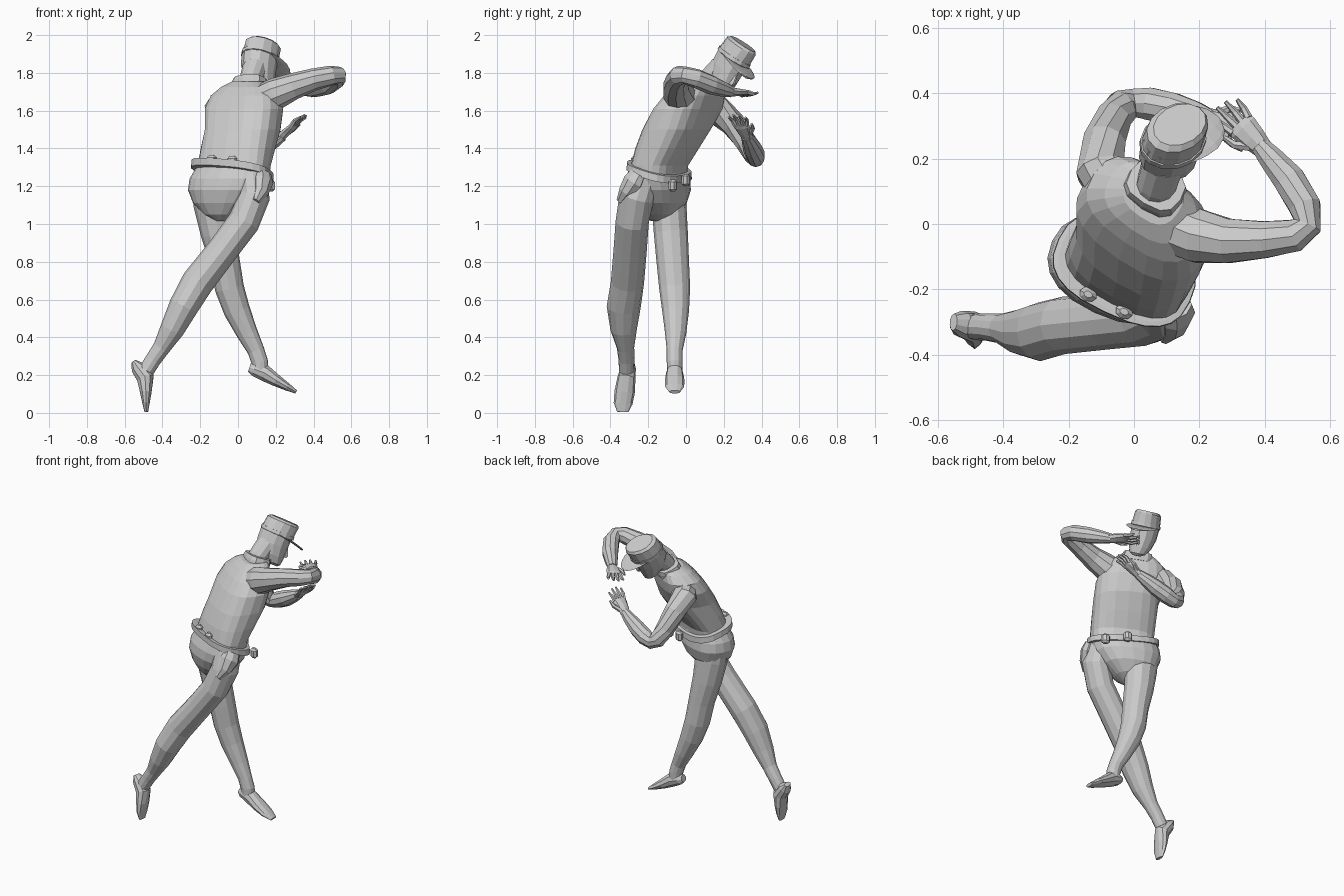
import bpy, bmesh, math
from mathutils import Vector as V


def loft(name, rings, n=12, sq=1.0):
    """Skin a list of ellipses (centre, half-axis u, half-axis v), capped; sq < 1 is boxier."""
    bm = bmesh.new()
    loops = []

    def pw(x):
        return math.copysign(abs(x) ** sq, x)
    for c, u, v in rings:
        loops.append([bm.verts.new(c + u * pw(math.cos(2 * math.pi * i / n))
                                   + v * pw(math.sin(2 * math.pi * i / n))) for i in range(n)])
    for a, b in zip(loops, loops[1:]):
        for i in range(n):
            j = (i + 1) % n
            bm.faces.new((a[i], a[j], b[j], b[i]))
    bm.faces.new(loops[0])
    bm.faces.new(loops[-1])
    bmesh.ops.recalc_face_normals(bm, faces=bm.faces)
    me = bpy.data.meshes.new(name)
    bm.to_mesh(me)
    bm.free()
    ob = bpy.data.objects.new(name, me)
    bpy.context.collection.objects.link(ob)
    return ob


def tube(name, pts, ref, n=12):
    """Limb along points (x, y, z, radius along ref, optional other radius)."""
    P = [V(p[:3]) for p in pts]
    rings = []
    for i, p in enumerate(pts):
        t = V((0, 0, 0))
        if i > 0:
            t += (P[i] - P[i - 1]).normalized()
        if i < len(P) - 1:
            t += (P[i + 1] - P[i]).normalized()
        t.normalize()
        u = V(ref)
        u = (u - t * u.dot(t)).normalized()
        rings.append((P[i], u * p[3], t.cross(u) * p[-1]))
    return loft(name, rings, n)


def body(name, rows, sq):
    """Horizontal rings (x, y, z, half width, half depth, yaw in degrees)."""
    rings = []
    for x, y, z, w, d, a in rows:
        c, s = math.cos(math.radians(a)), math.sin(math.radians(a))
        rings.append((V((x, y, z)), V((c, s, 0)) * w, V((-s, c, 0)) * d))
    return loft(name, rings, 20, sq)


def hand(name, wrist, d, side, thumb):
    w, d, s = V(wrist), V(d).normalized(), V(side)
    s = (s - d * s.dot(d)).normalized()
    nrm = d.cross(s)

    def row(p, a, b):
        return (*p, a, b)
    tube(name + "_palm", [row(w - d * .02, .03, .026), row(w + d * .03, .04, .022),
                          row(w + d * .075, .046, .018), row(w + d * .095, .04, .012)], s, 8)
    for k in range(4):
        o = (k - 1.5) * .022
        ln = (.075, .09, .085, .065)[k]
        b = w + d * .085 + s * o
        m = b + d * ln * .5 + s * o * .25 + nrm * .008
        e = b + d * ln + s * o * .4
        tube(f"{name}_finger_{k + 1}", [row(b, .013, .013), row(m, .011, .011),
                                        row(e, .006, .006)], s, 6)
    q = w + d * .02 + s * thumb * .025
    tube(name + "_thumb", [row(q, .016, .016), row(q + d * .035 + s * thumb * .03, .013, .013),
                           row(q + d * .075 + s * thumb * .038, .007, .007)], nrm, 6)


# Torso and hips
body("torso", [(-.025, -.145, 1.25, .195, .12, -26), (-.02, -.14, 1.31, .198, .122, -26),
               (0, -.1, 1.40, .2, .14, -28), (.025, -.05, 1.50, .202, .152, -31),
               (.032, .01, 1.61, .218, .142, -34), (.04, .045, 1.68, .195, .122, -34),
               (.05, .065, 1.725, .145, .1, -34), (.06, .085, 1.755, .09, .075, -34)], .75)
body("hips", [(-.03, -.145, 1.30, .2, .12, -26), (-.045, -.145, 1.24, .218, .14, -25),
              (-.06, -.14, 1.18, .21, .145, -25), (-.075, -.135, 1.11, .165, .125, -25),
              (-.085, -.14, 1.05, .095, .085, -25), (-.085, -.15, 1.015, .03, .035, -25)], .85)


# Belt, tilted down to the right and the front
def belt_ring(z, g):
    u, v = V((.9, -.43, 0)) * (.212 + g), V((.43, .9, 0)) * (.13 + g)
    for q in (u, v):
        q.z = -.2 * q.x - .25 * q.y
    return V((-.03, -.142, z)), u, v


loft("belt", [belt_ring(1.262, 0), belt_ring(1.264, .012), belt_ring(1.302, .01),
              belt_ring(1.304, -.004)], 24, .75)

# Belt pouches
for i, (x, y, z) in enumerate([(-.14, -.215, 1.335), (-.03, -.268, 1.33),
                               (.17, -.07, 1.205), (.05, .0, 1.235)]):
    tube(f"belt_pouch_{i + 1}", [(x, y, z - .034, .014, .01), (x, y, z - .022, .028, .022),
                                 (x, y, z + .018, .028, .022), (x, y, z + .03, .014, .01)],
         (.9, -.43, 0), 8)
# Holster on the right hip
tube("holster", [(.135, -.255, 1.265, .05, .035), (.135, -.28, 1.225, .062, .045),
                 (.12, -.315, 1.17, .045, .04), (.095, -.35, 1.12, .022, .018)], (.6, .8, 0), 8)

# Legs
tube("right_leg", [(.08, -.22, 1.25, .09, .08), (.085, -.262, 1.14, .093, .083),
                   (.03, -.285, 1.01, .088, .085), (-.075, -.295, .87, .088, .082),
                   (-.215, -.31, .69, .088, .086), (-.29, -.33, .56, .09, .078),
                   (-.35, -.33, .44, .07, .064), (-.405, -.32, .345, .046, .046),
                   (-.45, -.315, .28, .042, .042), (-.485, -.315, .225, .04, .042)], (0, 1, 0))
tube("left_leg", [(-.14, -.09, 1.22, .085, .11), (-.13, -.09, 1.1, .092, .105),
                  (-.105, -.08, .95, .09, .092), (-.07, -.07, .8, .086, .08),
                  (-.045, -.06, .66, .082, .077), (-.005, -.055, .54, .071, .07),
                  (.05, -.055, .42, .056, .056), (.095, -.06, .33, .042, .045),
                  (.115, -.06, .27, .042, .044), (.12, -.06, .22, .04, .042)], (0, 1, 0))

# Feet
tube("right_foot", [(-.552, -.30, .272, .026, .014), (-.53, -.305, .24, .04, .04),
                    (-.49, -.315, .185, .048, .048), (-.488, -.325, .11, .054, .032),
                    (-.487, -.333, .05, .05, .02), (-.485, -.335, .005, .03, .01)], (0, 1, 0), 10)
tube("left_foot", [(.06, -.06, .24, .024, .024), (.085, -.06, .232, .039, .038),
                   (.14, -.06, .212, .045, .046), (.2, -.06, .173, .052, .034),
                   (.26, -.06, .138, .05, .022), (.308, -.06, .111, .03, .01)], (0, 1, 0), 10)

# Arms
tube("right_arm", [(.1, .0, 1.64, .085), (.2, -.038, 1.69, .085), (.29, -.052, 1.728, .071),
                   (.4, -.048, 1.765, .059), (.49, -.035, 1.785, .053), (.53, -.005, 1.788, .046),
                   (.522, .055, 1.77, .051), (.475, .135, 1.735, .051),
                   (.42, .2, 1.713, .04), (.385, .24, 1.70, .03)], (0, 0, 1), 10)
tube("left_arm", [(-.04, .07, 1.64, .08), (-.1, .165, 1.605, .08), (-.092, .25, 1.53, .068),
                  (-.065, .32, 1.43, .058), (-.035, .358, 1.367, .054), (.0, .37, 1.347, .046),
                  (.05, .367, 1.365, .052), (.12, .352, 1.4, .051),
                  (.19, .335, 1.44, .04), (.235, .32, 1.468, .03)], (0, 0, 1), 10)

# Hands
hand("right_hand", (.385, .24, 1.70), (-.66, .7, -.06), (.72, .69, .1), -1)
hand("left_hand", (.235, .32, 1.468), (.66, -.3, .58), (.35, .94, 0), 1)

# Head frame: up, forward, right
U = V((.13, .5, .85)).normalized()
F = V((.77, .66, 0))
F = (F - U * F.dot(U)).normalized()
R = F.cross(U)
C = V((.113, .232, 1.845))


def along_head(name, rows, n=12):
    """Rows (up offset, forward offset, half width, half depth) stacked on the head axis."""
    return loft(name, [(C + U * s + F * f, R * w, F * d) for s, f, w, d in rows], n)


along_head("head", [(-.15, .055, .024, .026), (-.135, .044, .05, .052), (-.09, .016, .07, .084),
                    (-.03, -.002, .082, .1), (.03, -.004, .085, .102), (.08, -.004, .08, .098)])
along_head("nose", [(-.08, .096, .016, .018), (-.065, .1, .014, .02), (-.02, .09, .006, .01)], 6)

# Neck and collar
tube("neck", [(.055, .085, 1.7, .064), (.07, .125, 1.765, .062), (.09, .19, 1.83, .066)], R)
N = V((.1, .35, .9)).normalized()
cu = V((.83, -.55, 0))
cu = (cu - N * cu.dot(N)).normalized()
cv = N.cross(cu)
K = V((.065, .112, 1.745))
loft("collar", [(K + N * h, cu * a, cv * b) for h, a, b in
                ((-.03, .095, .076), (0, .094, .076), (.022, .088, .072), (.024, .06, .05))], 12, .7)

# Hat: band, crown and peak
along_head("hat_band", [(.034, 0, .086, .104), (.036, 0, .091, .11), (.056, 0, .09, .11)], 14)
along_head("hat_crown", [(.054, 0, .086, .105), (.118, .006, .08, .104),
                         (.132, .012, .066, .09)], 14)
peak = C + U * .04
tube("hat_peak", [(*(peak + F * f - U * dz), w, .006) for f, dz, w in
                  ((.0, 0, .092), (.06, .008, .096), (.11, .017, .09), (.15, .026, .07),
                   (.175, .033, .045), (.185, .036, .018))], R, 10)
